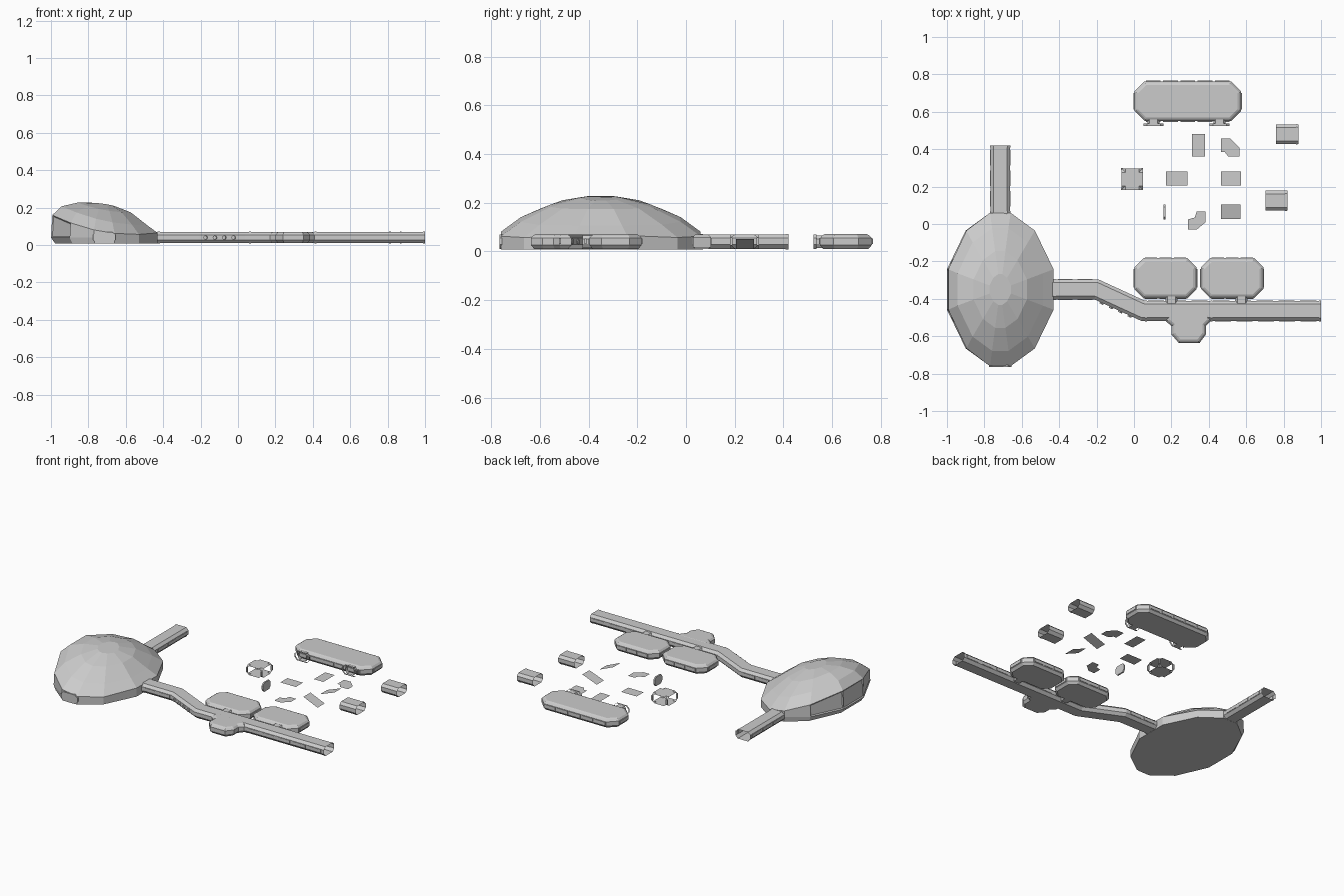
import bpy, bmesh, math
from mathutils import Vector, Matrix

if "Cube" in bpy.data.objects:
    bpy.data.objects.remove(bpy.data.objects["Cube"])

# Octagonal corridor section: (sideways, height)
PROFILE = [(-.053, .028), (-.053, .054), (-.036, .07), (.036, .07),
           (.053, .054), (.053, .028), (.036, .01), (-.036, .01)]


def make(name, verts, faces, tidy=True):
    me = bpy.data.meshes.new(name)
    me.from_pydata([tuple(v) for v in verts], [], faces)
    if tidy:
        bm = bmesh.new()
        bm.from_mesh(me)
        bmesh.ops.recalc_face_normals(bm, faces=bm.faces)
        bm.to_mesh(me)
        bm.free()
    ob = bpy.data.objects.new(name, me)
    bpy.context.collection.objects.link(ob)
    return ob


def loft(name, rings, cap_start=False, cap_end=False):
    n = len(rings[0])
    faces = [(r * n + i, r * n + (i + 1) % n, (r + 1) * n + (i + 1) % n, (r + 1) * n + i)
             for r in range(len(rings) - 1) for i in range(n)]
    if cap_start:
        faces.append(tuple(range(n))[::-1])
    if cap_end:
        faces.append(tuple(range((len(rings) - 1) * n, len(rings) * n)))
    return make(name, [v for r in rings for v in r], faces)


def tube(name, path, scale=1.0, cap=False, zscale=1.0):
    """Sweep the corridor section along a flat path with mitred bends."""
    pts = [Vector(p) for p in path]
    rings = []
    for i, p in enumerate(pts):
        a = (p - pts[i - 1]).normalized() if i else (pts[1] - p).normalized()
        b = (pts[i + 1] - p).normalized() if i < len(pts) - 1 else a
        t = (a + b).normalized()
        side = Vector((-t.y, t.x)) / max(.3, t.dot(a))
        rings.append([(p.x + side.x * u * scale, p.y + side.y * u * scale,
                       .04 + (z - .04) * zscale) for u, z in PROFILE])
    return loft(name, rings, cap, cap)


def inset(poly, d):
    """Move each edge of a counter-clockwise outline inward by d."""
    out = []
    n = len(poly)
    for i in range(n):
        p, q, r = (Vector(poly[(i + k) % n]) for k in (-1, 0, 1))
        e, f = (q - p).normalized(), (r - q).normalized()
        m = Vector((-e.y - f.y, e.x + f.x))
        out.append(q + m * (d / (1 + e.dot(f))))
    return out


def room_shell(name, outline):
    rings = [[(v.x, v.y, z) for v in inset(outline, d)]
             for z, d in ((.01, .014), (.026, 0), (.054, 0), (.066, .01), (.071, .02))]
    return loft(name, rings, True, True)


def panels(name, a, b, count, off, fill=.75):
    """Row of thin wall panels beside the line a-b, shifted sideways by off."""
    a, b = Vector(a), Vector(b)
    t = (b - a).normalized()
    s = Vector((-t.y, t.x))
    step = (b - a).length / count
    verts, faces = [], []
    for k in range(count):
        c = a + t * step * (k + .5) + s * off
        base = len(verts)
        for z in (.03, .052):
            for i, j in ((-1, -1), (1, -1), (1, 1), (-1, 1)):
                p = c + t * (i * step * fill / 2) + s * (j * .004)
                verts.append((p.x, p.y, z))
        faces += [tuple(base + i for i in f) for f in
                  ((3, 2, 1, 0), (4, 5, 6, 7), (0, 1, 5, 4), (1, 2, 6, 5), (2, 3, 7, 6), (3, 0, 4, 7))]
    return make(name, verts, faces)


# Main dome: twelve-sided, high on the left and sloping down to the right
CX, CY = -.715, -.35
upper = [(.285, .108), (.185, .315), (.055, .41)]
quarter = upper + [(-x, y) for x, y in upper[::-1]]
outline = quarter + [(-x, -y) for x, y in quarter]
rings = [[(CX + x * (.92 if x < 0 else 1), CY + y, .008) for x, y in outline],
         [(CX + x, CY + y, .04) for x, y in outline]]
for s, zl, zm, zr in ((1, .16, .07, .065), (.8, .207, .13, .107), (.5, .227, .187, .174), (.2, .226, .22, .208)):
    ring = []
    for x, y in outline:
        t = x / .285
        z = zm + (zr - zl) / 2 * t + ((zr + zl) / 2 - zm) * t * t
        k = .975 if s == 1 and x < -.1 else s
        ring.append((CX + x * k, CY + y * s, z))
    rings.append(ring)
dome = loft("main_dome", rings, True, True)
bm = bmesh.new()
bm.from_mesh(dome.data)
windows = []
for f in bm.faces:
    c = f.calc_center_median()
    if c.x < -.88 and .05 < c.z < .14 and abs(f.normal.z) < .6:
        windows.append(f)
bmesh.ops.inset_individual(bm, faces=windows, thickness=.01, depth=-.005)
bm.to_mesh(dome.data)
bm.free()

# Dome front door
tube("dome_front_door", [(CX, -.69), (CX, -.765)], 1.15, True)

# Corridors
tube("north_corridor", [(CX, .03), (CX, .418)])
tube("east_corridor", [(-.46, -.35), (-.2, -.35), (.05, -.465), (1, -.465)])
for side in (-1, 1):
    panels("north_corridor_panels", (CX, .08), (CX, .41), 3, side * .052)
    panels("link_corridor_panels", (-.42, -.35), (-.21, -.35), 2, side * .052)
panels("east_corridor_panels_back", (.06, -.465), (.99, -.465), 8, .052)
panels("east_corridor_panels_front", (.42, -.465), (.99, -.465), 5, -.052)

# Corridor joint bands
for a, b in (((CX, .06), (CX, .07)), ((CX, .408), (CX, .42)), ((-.43, -.35), (-.418, -.35)),
             ((.06, -.465), (.07, -.465)), ((.41, -.465), (.42, -.465)), ((.988, -.465), (1, -.465))):
    tube("corridor_band", [a, b], 1.04, zscale=1.04)

# Portholes on the slanted corridor
slant = Vector((.25, -.115)).normalized()
normal = Vector((slant.y, -slant.x))
for k in range(4):
    p = Vector((-.15, -.373)) + slant * (.055 * k) + normal * .055
    bpy.ops.mesh.primitive_cylinder_add(vertices=8, radius=.011, depth=.012, location=(p.x, p.y, .04),
                                        rotation=(math.pi / 2, 0, math.atan2(slant.y, slant.x)))
    bpy.context.object.name = "porthole"

# Corridor alcove
room_shell("corridor_alcove", [(.41, -.47), (.17, -.47), (.17, -.52), (.2, -.545), (.2, -.59), (.24, -.637),
                               (.35, -.637), (.385, -.59), (.385, -.545), (.41, -.52)])


# Rooms with cut corners and wall panels
def room(name, x0, x1, y0, y1, c, count):
    room_shell(name, [(x0 + c, y0), (x1 - c, y0), (x1, y0 + c), (x1, y1 - c),
                      (x1 - c, y1), (x0 + c, y1), (x0, y1 - c), (x0, y0 + c)])
    for y in (y0, y1):
        panels(name + "_wall_panels", (x0 + c, y), (x1 - c, y), count, 0, .85)
    for x in (x0, x1):
        panels(name + "_end_panels", (x, y0 + c), (x, y1 - c), 1, 0, .85)


room("left_room", .002, .335, -.397, -.182, .05, 3)
room("right_room", .358, .692, -.397, -.182, .05, 3)
room("large_room", .002, .573, .55, .763, .055, 5)

# Room doorways
for x in (.105, .458):
    tube("large_room_doorway", [(x, .524), (x, .536)])
    tube("large_room_door_neck", [(x, .53), (x, .56)], .6, zscale=.85)
for x in (.2, .575):
    tube("room_door_neck", [(x, -.425), (x, -.385)], .6, zscale=.85)

# Loose short corridor sections
for x, y in ((.82, .48), (.762, .125)):
    tube("short_corridor", [(x - .06, y), (x + .06, y)])
    tube("short_corridor_band", [(x + .045, y), (x + .055, y)], 1.04, zscale=1.04)

# Four-way junction: two crossing vaults, open on all sides
W, A = .058, .036
verts, faces = [], []
for top, mid in ((.07, .054), (.01, .028)):
    b = len(verts)
    cross = [(W, -A), (W, A), (A, A), (A, W), (-A, W), (-A, A), (-W, A), (-W, -A),
             (-A, -A), (-A, -W), (A, -W), (A, -A)]
    verts += [(x - .01, y + .24, top) for x, y in cross]
    faces.append(tuple(range(b, b + 12)))
    for k, (sx, sy) in enumerate(((1, 1), (-1, 1), (-1, -1), (1, -1))):
        verts.append((sx * W - .01, sy * W + .24, mid))
        i = b + 1 + 3 * k
        j = b + (3 * k + 3) % 12
        faces += [(i, b + 2 + 3 * k, b + 12 + k), (b + 2 + 3 * k, j, b + 12 + k)]
make("four_way_junction", verts, faces)
for sx in (-1, 1):
    for sy in (-1, 1):
        bpy.ops.mesh.primitive_cube_add(size=1, location=(-.01 + sx * .054, .24 + sy * .054, .041))
        bpy.context.object.scale = (.01, .01, .032)
        bpy.context.object.name = "junction_post"

# Loose door leaf, standing
loft("loose_door", [[(x, .065 + u * .75, z) for u, z in PROFILE] for x in (.158, .168)], True, True)


# Loose flat and tilted panels
def plate(name, pts, z0=.01, z1=.01):
    x0, x1 = min(p[0] for p in pts), max(p[0] for p in pts)
    make(name, [(x, y, z0 + (z1 - z0) * (x - x0) / (x1 - x0)) for x, y in pts], [tuple(range(len(pts)))], False)


def rect(x0, x1, y0, y1):
    return [(x0, y0), (x1, y0), (x1, y1), (x0, y1)]


plate("floor_panel", rect(.17, .285, .205, .28))
plate("long_floor_panel", rect(.31, .38, .36, .48))
plate("rising_panel", rect(.465, .572, .205, .28), .01, .05)
plate("falling_panel", rect(.465, .57, .028, .103), .06, .015)
plate("corner_panel_back", [(.465, .385), (.485, .385), (.505, .36), (.563, .36), (.563, .41), (.515, .458), (.465, .458)])
plate("corner_panel_front", [(.29, -.03), (.335, -.03), (.383, .01), (.383, .067), (.335, .067), (.325, .035), (.29, .025)])
